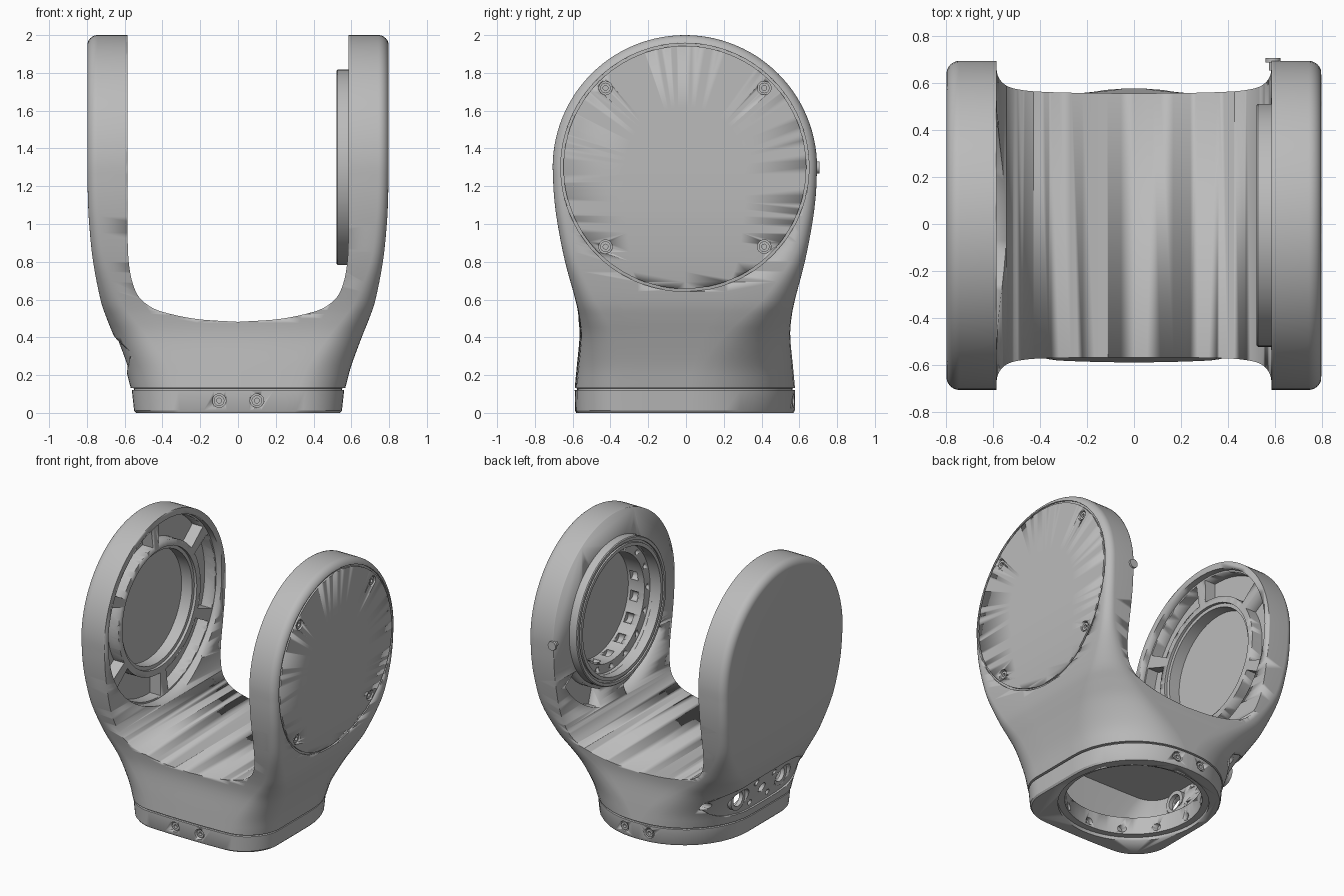
import bpy, bmesh
from math import pi, sin, cos, radians, sqrt
from mathutils import Vector

if "Cube" in bpy.data.objects:
    bpy.data.objects.remove(bpy.data.objects["Cube"])
grey = bpy.data.materials.new("cast grey")
grey.use_nodes = True
grey.diffuse_color = (0.5, 0.5, 0.5, 1)
grey.node_tree.nodes["Principled BSDF"].inputs["Base Color"].default_value = (0.5, 0.5, 0.5, 1)

AXES = {"X": ((1, 0, 0), (0, 1, 0), (0, 0, 1)), "Y": ((0, 1, 0), (1, 0, 0), (0, 0, 1)),
        "Z": ((0, 0, 1), (1, 0, 0), (0, 1, 0))}
HUB = 1.3  # height of the arm bearing axis
bm = bmesh.new()  # workbench, emptied after each part

def skin(rows, wrap):
    """Join neighbouring rows of vertices with quads."""
    for p, q in zip(rows, rows[1:]):
        for j in range(len(p) if wrap else len(p) - 1):
            k = (j + 1) % len(p)
            bm.faces.new((p[j], p[k], q[k], q[j]))

def lathe(profile, axis="X", at=(0, 0, HUB), start=0, end=360, n=64):
    """Turn a profile of (along axis, radius) about an axis, fully or partly."""
    a, u, v = (Vector(c) for c in AXES[axis])
    rows = []
    for i in range(n + 1):
        t = radians(start + (end - start) * i / n)
        rows.append([bm.verts.new(Vector(at) + a * d + (u * cos(t) + v * sin(t)) * r)
                     for d, r in profile])
    skin(rows, profile[0][1] > 0)
    if end - start < 360:
        bm.faces.new(rows[0])
        bm.faces.new(rows[-1])

def rod(a, b, r, axis="X", at=(0, 0, HUB), n=24):
    lathe([(a, 0), (a, r), (b, r), (b, 0)], axis, at, n=n)

def tube(a, b, r0, r1, axis="X", at=(0, 0, HUB), **arc):
    lathe([(a, r0), (a, r1), (b, r1), (b, r0)], axis, at, **arc)

def make(name):
    bmesh.ops.remove_doubles(bm, verts=bm.verts, dist=1e-5)
    bmesh.ops.recalc_face_normals(bm, faces=bm.faces)
    # the latch pin sticks out at the back, so the body sits slightly forward
    bmesh.ops.translate(bm, verts=bm.verts, vec=(0, -.006, 0))
    me = bpy.data.meshes.new(name)
    bm.to_mesh(me)
    bm.clear()
    me.materials.append(grey)
    ob = bpy.data.objects.new(name, me)
    bpy.context.collection.objects.link(ob)
    bpy.ops.object.select_all(action="DESELECT")
    ob.select_set(True)
    bpy.context.view_layer.objects.active = ob
    bpy.ops.object.shade_smooth_by_angle(angle=radians(30))
    return ob

def cut():
    """Subtract what is on the workbench from the body."""
    tool = make("cutter")
    tool.hide_render = True
    mod = body.modifiers.new("cut", "BOOLEAN")
    mod.operation, mod.solver, mod.object = "DIFFERENCE", "EXACT", tool
    bpy.context.view_layer.objects.active = body
    bpy.ops.object.modifier_apply(modifier=mod.name)
    bpy.data.objects.remove(tool)

def curve(keys, steps=4):
    """Smooth curve through the key points."""
    pts = [Vector(k) for k in keys]
    ext = [pts[0] * 2 - pts[1]] + pts + [pts[-1] * 2 - pts[-2]]
    out = []
    for p0, p1, p2, p3 in zip(ext, ext[1:], ext[2:], ext[3:]):
        for t in (s / steps for s in range(steps)):
            out.append(p1 + (p2 - p0) * (t / 2) + (p0 * 2 - p1 * 5 + p2 * 4 - p3) * (t * t / 2)
                       + (p1 * 3 - p0 - p2 * 3 + p3) * (t ** 3 / 2))
    return out + [pts[-1]]

# Sections of the body: height, half width, half depth, back corner radius
base = [(0, .54, .575, .52), (.012, .55, .582, .53), (.12, .562, .583, .53),
        (.122, .55, .571, .52), (.13, .55, .571, .52)]
upper = curve([(.132, .568, .583, .53), (.25, .6, .572, .48), (.4, .655, .558, .36),
               (.5, .695, .564, .26), (.6, .728, .583, .17), (.8, .767, .635, .08),
               (1, .788, .674, .06), (1.15, .795, .693, .055), (HUB, .798, .7, .055)])
sections = [Vector(b) for b in base] + upper

def half_loop(hx, hy, r):
    q = [(hx, 0), (hx, (hy - r) / 2)]
    q += [(hx - r + r * cos(k * pi / 20), hy - r + r * sin(k * pi / 20)) for k in range(11)]
    q += [((hx - r) * f, hy) for f in (.8, .6, .4, .2, 0)]
    return q + [(-x, y) for x, y in reversed(q[:-1])]

def front_radius(r):
    return .055 + (r - .055) * .4

def loft(rows):
    """Skin the sections; the front has tighter corners and a slight bow."""
    loops = []
    for z, hx, hy, r in rows:
        front = half_loop(hx, hy, front_radius(r))[1:-1]
        pts = half_loop(hx, hy, r)
        pts += [(x, -y * (1 - .09 * (r - .055) * (x / hx) ** 2)) for x, y in reversed(front)]
        loops.append([bm.verts.new((x, y, z)) for x, y in pts])
    skin(loops, True)
    return loops

def section(z):
    """Body section at a height."""
    for s, t in zip(sections, sections[1:]):
        if s[0] <= z <= t[0]:
            return s.lerp(t, (z - s[0]) / (t[0] - s[0]))
    return sections[-1]

def face_x(z, y=0):
    """Half width of the body at a height and depth."""
    hx, hy, r = section(z)[1:]
    r = front_radius(r) if y < 0 else r
    inset = max(0, abs(y) - hy + r)
    return hx - r + sqrt(max(0, r * r - inset * inset))

# Body: lofted lower part, turned round top
bm.faces.new(loft(sections)[0])
top = half_loop(*sections[-1][1:])
skin([[bm.verts.new((x, y * cos(i * pi / 56), HUB + y * sin(i * pi / 56))) for x, y in top]
      for i in range(57)], False)
body = make("fork_body")

# Gap between the arms
side = [Vector((.586, 2.3))] + curve([(.586, 1.02), (.581, .83), (.564, .71), (.532, .625),
                                      (.48, .573), (.4, .535), (.22, .497), (0, .482)])
outline = [(p.x, p.y) for p in side] + [(-p.x, p.y) for p in reversed(side[:-1])]
rows = [[bm.verts.new((x, y, z)) for x, z in outline] for y in (-1, 1)]
skin(rows, True)
for row in rows:
    bm.faces.new(row)
cut()

# Hollow base: stepped bore, then a cavity that follows the walls
lathe([(-.1, 0), (-.1, .5), (.025, .5), (.025, .455), (.2, .455), (.2, 0)], "Z", (0, 0, 0))
cut()
hollow = loft([(z, face_x(z) - .06, .505, r)
               for z, r in ((.15, .47), (.25, .43), (.35, .36), (.43, .28))])
bm.faces.new(hollow[0])
bm.faces.new(hollow[-1])
cut()

# Right arm: wide recess, standing ring, pockets between six ribs
lathe([(-.3, 0), (-.3, .655), (-.63, .655), (-.63, .43), (-.65, .43), (-.65, .405),
       (-.735, .405), (-.735, 0)])
cut()
for k in range(6):
    tube(-.715, -.5, .475, .643, start=39 + 60 * k, end=91 + 60 * k, n=14)
cut()

# Left arm: stepped bore, two curved pockets below it, bolt holes and notches
lathe([(.3, 0), (.3, .45), (.61, .45), (.61, .385), (.74, .385), (.74, 0)])
cut()
tube(.3, .65, .54, .665, start=-72, end=-32, n=12)
tube(.3, .65, .58, .655, start=-148, end=-98, n=16)
for k in range(16):
    t = k * pi / 8
    rod(.55, .65, .016, at=(0, .418 * cos(t), HUB + .418 * sin(t)), n=12)
cut()
for k in range(7, 17):
    t = (k + .5) * pi / 8
    rod(.66, .72, .035, at=(0, .385 * cos(t), HUB + .385 * sin(t)), n=16)
cut()

# Outer cover seam, following the arm surface
tube(.7, .9, .643, .657, n=96)
for v in bm.verts:
    if v.co.x < .8:
        v.co.x = face_x(v.co.z) - .012
cut()

# Counterbores for cover screws and base screws, and base bore holes
cover_spots = [(y, HUB + z) for y in (-.42, .42) for z in (-.42, .42)]
base_spots = [(x, s) for x in (-.1, .1) for s in (-1, 1)]
for y, z in cover_spots:
    rod(face_x(z) - .03, .9, .036, at=(0, y, z))
for x, s in base_spots:
    rod(s * .55, s * .7, .036, "Y", (x, 0, .065))
for k in range(12):
    c, s = cos(k * pi / 6), sin(k * pi / 6)
    rod(-.025, .025, .026, "X" if abs(c) > .7 else "Y", (.46 * c, .46 * s, .065), n=16)
cut()

# Connector panel on the right flank: shallow recess that follows the wall, and openings
rows = []
for y in (.48 * sin(i * pi / 40) for i in range(-19, 20)):
    h = .13 * (1 - abs(y / .49) ** 5)
    zs = [.32 + h * j / 4 for j in range(-4, 5)]
    rows.append([bm.verts.new((.015 - face_x(z, y), y, z)) for z in zs]
                + [bm.verts.new((-.9, y, z)) for z in reversed(zs)])
skin(rows, True)
bm.faces.new(rows[0])
bm.faces.new(rows[-1])
cut()
spots = [(-.24, .32, .08), (.24, .32, .08), (0, .32, .035), (.45, .31, .03)]
for y, z, r in spots + [(y, z, .02) for y in (-.1, .1) for z in (.24, .4)]:
    rod(-.9, -.3, r, at=(0, y, z))
cut()

# Bearing boss on the left arm
lathe([(.6, .45), (.6, .517), (.528, .517), (.522, .511), (.522, .49),
       (.535, .49), (.535, .475), (.522, .475), (.522, .45)], n=96)
make("bearing_boss")

# Screws and connector bushings
for y, z in cover_spots:
    tube(face_x(z) - .04, face_x(z) - .008, .013, .028, at=(0, y, z), n=20)
make("cover_screws")
for x, s in base_spots:
    tube(s * .54, s * .572, .013, .028, "Y", (x, 0, .065), n=20)
make("base_screws")
for y in (-.24, .24):
    tube(-.585, -.555, .055, .083, at=(0, y, .32), n=32)
make("connector_bushings")

# Latch pin on the back edge of the left arm
lathe([(.66, 0), (.66, .018), (.693, .018), (.693, .032), (.712, .032), (.712, 0)],
      "Y", (.592, 0, HUB), n=24)
make("latch_pin")
bm.free()
